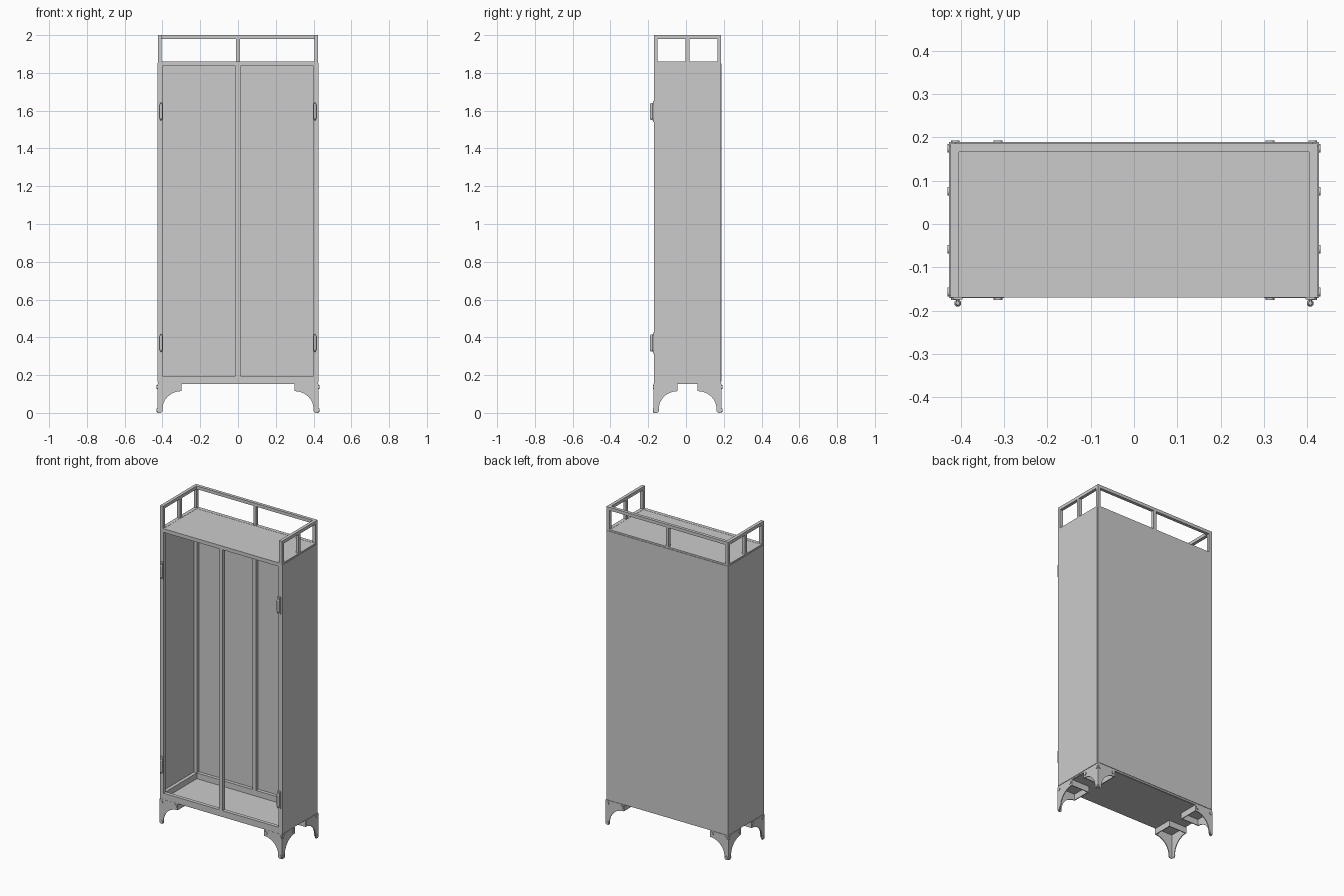
import bpy, bmesh, math
from mathutils import Vector, Matrix

if "Cube" in bpy.data.objects:
    bpy.data.objects.remove(bpy.data.objects["Cube"])

X, Y0, Y1 = 0.424, -0.17, 0.186      # frame outer limits
Z0, Z1, ZR = 0.155, 1.86, 2.0        # frame bottom, top, railing top
T = 0.023                            # bar width


def finish(name, bm, smooth=False):
    bmesh.ops.recalc_face_normals(bm, faces=bm.faces)
    me = bpy.data.meshes.new(name)
    bm.to_mesh(me)
    bm.free()
    ob = bpy.data.objects.new(name, me)
    bpy.context.collection.objects.link(ob)
    if smooth:
        bpy.ops.object.select_all(action='DESELECT')
        ob.select_set(True)
        bpy.context.view_layer.objects.active = ob
        bpy.ops.object.shade_smooth_by_angle(angle=math.radians(35))
    return ob


def add_box(bm, lo, hi):
    lo, hi = Vector(lo), Vector(hi)
    m = Matrix.Translation((lo + hi) / 2) @ Matrix.Diagonal((*(hi - lo), 1))
    bmesh.ops.create_cube(bm, size=1, matrix=m)


def boxes(name, items):
    bm = bmesh.new()
    for lo, hi in items:
        add_box(bm, lo, hi)
    return finish(name, bm)


# body frame: corner posts, centre posts, rails
bars = []
for s in (-1, 1):
    a, b = sorted((s * X, s * (X - T)))
    for y in (Y0, Y1 - T):
        bars.append(((a, y, Z0), (b, y + T, Z1)))
    for z, h in ((Z0, 0.04), (Z1 - T, T)):
        bars.append(((a, Y0 + T, z), (b, Y1 - T, z + h)))
for y in (Y0, Y1 - T):
    bars.append(((-X + T, y, Z0), (X - T, y + T, Z0 + 0.04)))
    bars.append(((-X + T, y, Z1 - T), (X - T, y + T, Z1)))
    bars.append(((-0.012, y, Z0 + 0.04), (0.012, y + T, Z1 - T)))
boxes("body_frame", bars)

# sheet panels
E = 0.01
boxes("back_panel", [((-X + E, Y1 - 0.002, Z0 + E), (X - E, Y1 + 0.003, Z1 - E))])
for s, n in ((-1, "left"), (1, "right")):
    a, b = sorted((s * (X - 0.002), s * (X + 0.003)))
    boxes(n + "_panel", [((a, Y0 + 0.004, Z0 + 0.008), (b, Y1 - 0.006, Z1 - 0.008))])
boxes("top_panel", [((-X + T, Y0 + T, Z1 - 0.006), (X - T, Y1 - T, Z1 - 0.001))])
boxes("bottom_panel", [((-X + 0.005, Y0 + 0.005, Z0 - 0.002), (X - 0.005, Y1 - 0.005, Z0 + 0.004))])

# top railing, open at the front
R = 0.02
rail = [((-X, Y1 - R, ZR - R), (X, Y1, ZR)),
        ((-R / 2, Y1 - R, Z1), (R / 2, Y1, ZR - R))]
for s in (-1, 1):
    a, b = sorted((s * X, s * (X - R)))
    rail.append(((a, Y0, ZR - R), (b, Y1 - R, ZR)))
    for y in (Y0, (Y0 + Y1 - R) / 2, Y1 - R):
        rail.append(((a, y, Z1), (b, y + R, ZR - R)))
boxes("top_railing", rail)

# legs: two curved plates, end flanges, bolts
L, H, P = 0.127, 0.04, 0.005
profile = [(0, Z0), (L, Z0), (L, Z0 - H)]
for i in range(13):
    t = math.pi / 2 * i / 12
    profile.append((L - 0.1 * math.sin(t), 0.02 + 0.095 * math.cos(t)))
profile += [(0.027, 0.008), (0.02, 0), (0.006, 0), (0, 0.006)]


def leg(name, sx, sy):
    cx = sx * (X + 0.003)
    cy = Y0 - 0.001 if sy < 0 else Y1 + 0.003

    def place(u, d, z, side):
        if side:
            u, d = d, u
        return Vector((cx - sx * u, cy - sy * d, z))

    bm = bmesh.new()
    for side in (0, 1):
        # curved plate
        f = bm.faces.new([bm.verts.new(place(u, 0, z, side)) for u, z in profile])
        g = bmesh.ops.extrude_face_region(bm, geom=[f])
        off = place(0, P, 0, side) - place(0, 0, 0, side)
        for v in g['geom']:
            if isinstance(v, bmesh.types.BMVert):
                v.co += off
        # end flange
        p, q = place(L - P, P, Z0 - H, side), place(L, L, Z0, side)
        add_box(bm, [min(i) for i in zip(p, q)], [max(i) for i in zip(p, q)])
    finish(name, bm)
    bm = bmesh.new()
    for side in (0, 1):
        for u, z in ((0.014, 0.137), (0.113, 0.137), (0.014, 0.014)):
            rot = Matrix.Rotation(math.pi / 2, 4, 'Y' if side else 'X')
            bmesh.ops.create_cone(bm, cap_ends=True, segments=16, radius1=0.01, radius2=0.01, depth=0.008,
                                  matrix=Matrix.Translation(place(u, 0, z, side)) @ rot)
    finish(name + "_bolts", bm, True)


for sx, nx in ((-1, "left"), (1, "right")):
    for sy, ny in ((-1, "front"), (1, "back")):
        leg(f"{ny}_{nx}_leg", sx, sy)

# hinges: leaf plate, arched web and rounded barrel
for s, nx in ((-1, "left"), (1, "right")):
    for zc, nz in ((0.37, "lower"), (1.595, "upper")):
        x = s * 0.407
        bm = bmesh.new()
        add_box(bm, (x - 0.011, Y0 - 0.004, zc - 0.055), (x + 0.011, Y0, zc + 0.055))
        arch = [(Y0, -0.05), (Y0 - 0.012, -0.043), (Y0 - 0.018, -0.02),
                (Y0 - 0.018, 0.02), (Y0 - 0.012, 0.043), (Y0, 0.05)]
        f = bm.faces.new([bm.verts.new((x - 0.003, y, zc + z)) for y, z in arch])
        g = bmesh.ops.extrude_face_region(bm, geom=[f])
        for v in g['geom']:
            if isinstance(v, bmesh.types.BMVert):
                v.co.x += 0.006
        for z, r1, r2, d in ((0, 0.008, 0.008, 0.07), (0.04, 0.008, 0.004, 0.01), (-0.04, 0.004, 0.008, 0.01)):
            bmesh.ops.create_cone(bm, cap_ends=True, segments=16, radius1=r1, radius2=r2, depth=d,
                                  matrix=Matrix.Translation((x, Y0 - 0.013, zc + z)))
        finish(f"{nz}_{nx}_hinge", bm, True)
